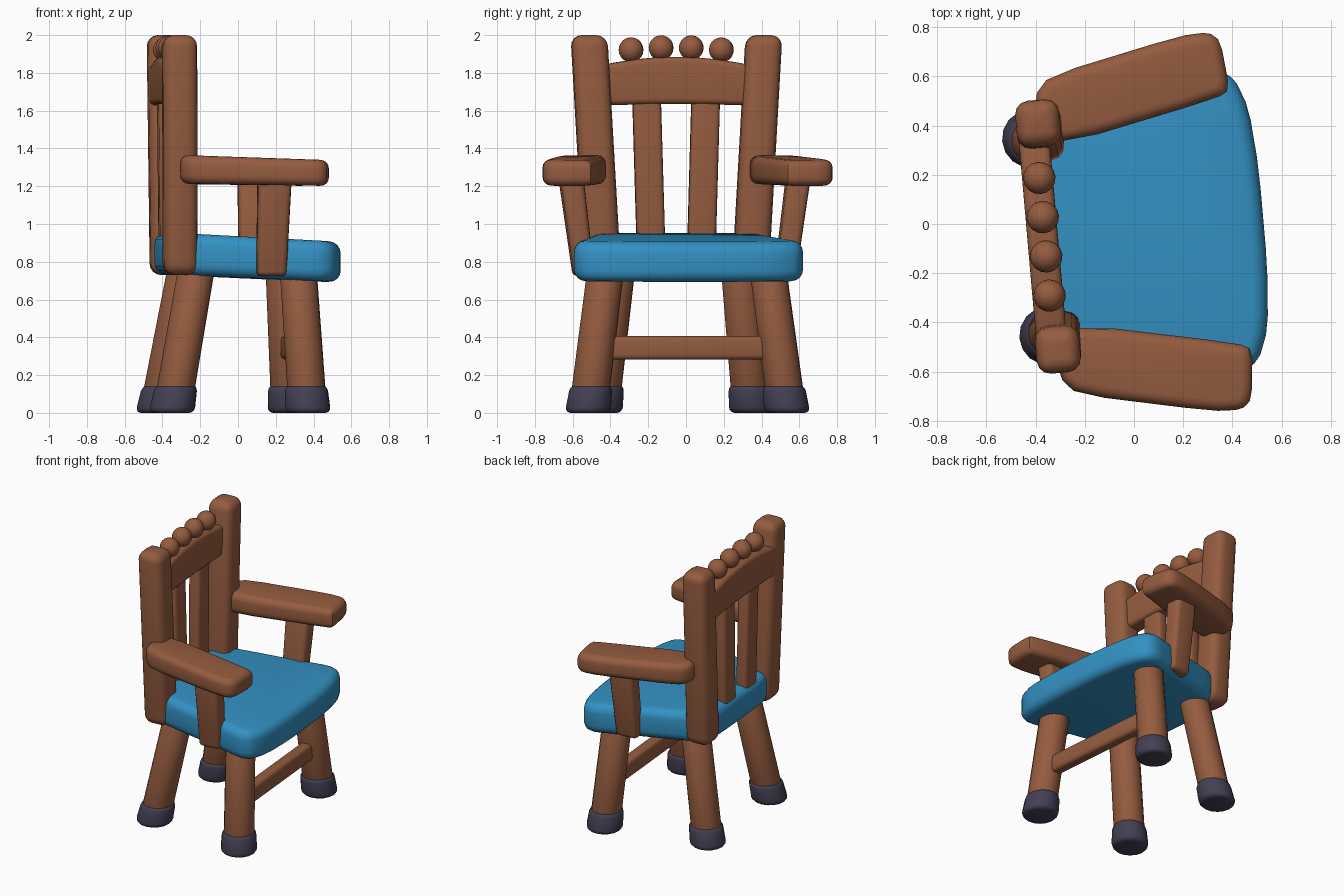
import bpy, bmesh, math
from mathutils import Matrix, Vector

if "Cube" in bpy.data.objects:
    bpy.data.objects.remove(bpy.data.objects["Cube"])


def material(name, color):
    m = bpy.data.materials.new(name)
    m.diffuse_color = (*color, 1)
    m.use_nodes = True
    m.node_tree.nodes["Principled BSDF"].inputs["Base Color"].default_value = m.diffuse_color
    return m


WOOD = material("brown_wood", (0.30, 0.107, 0.050))
BLUE = material("blue_seat", (0.033, 0.285, 0.55))
DARK = material("dark_foot", (0.056, 0.050, 0.087))

# The whole chair is modelled facing +x, symmetric in y, then turned a little
YAW = Matrix.Rotation(math.radians(5), 4, 'Z') @ Matrix.Translation((0, -0.02, 0))


def finish(name, bm, mat, mirror):
    bmesh.ops.recalc_face_normals(bm, faces=bm.faces)
    me = bpy.data.meshes.new(name)
    bm.to_mesh(me)
    bm.free()
    me.materials.append(mat)
    ob = bpy.data.objects.new(name, me)
    ob.matrix_world = YAW
    bpy.context.collection.objects.link(ob)
    if mirror:
        mod = ob.modifiers.new("mirror", 'MIRROR')
        mod.use_axis = (False, True, False)
        mod.use_mirror_merge = False
    return ob


def inset_outline(pts, d):
    """Move a counter-clockwise outline inward by d."""
    out = []
    for i, p in enumerate(pts):
        e0 = (p - pts[i - 1]).normalized()
        e1 = (pts[(i + 1) % len(pts)] - p).normalized()
        n = (Vector((-e0.y, e0.x)) + Vector((-e1.y, e1.x))).normalized()
        out.append(p + n * d)
    return out


def solid(name, mat, outline, length, r, place, mirror=False, steps=4):
    """Rounded-edge extrusion; place(a, b, f) maps outline and fraction to space."""
    arc = [k / steps * math.pi / 2 for k in range(steps + 1)]
    prof = [(r * (1 - math.sin(a)), r * (1 - math.cos(a))) for a in arc]
    prof += [(i, length - h) for i, h in reversed(prof)]
    bm = bmesh.new()
    rings = []
    for ins, h in prof:
        rings.append([bm.verts.new(place(p.x, p.y, h / length))
                      for p in inset_outline(outline, ins)])
    n = len(outline)
    for lo, hi in zip(rings, rings[1:]):
        for i in range(n):
            j = (i + 1) % n
            bm.faces.new((lo[i], lo[j], hi[j], hi[i]))
    bm.faces.new(rings[0][::-1])
    bm.faces.new(rings[-1])
    return finish(name, bm, mat, mirror)


def circle(r, n=16):
    return [Vector((r * math.cos(2 * math.pi * i / n), r * math.sin(2 * math.pi * i / n)))
            for i in range(n)]


def rounded_rect(w, d, r, steps=3):
    pts = []
    for q, (sx, sy) in enumerate([(1, 1), (-1, 1), (-1, -1), (1, -1)]):
        for k in range(steps + 1):
            a = (q + k / steps) * math.pi / 2
            pts.append(Vector((sx * (w / 2 - r) + r * math.cos(a),
                               sy * (d / 2 - r) + r * math.sin(a))))
    return pts


def soften(coords):
    """Cut the corners of an outline once."""
    pts = [Vector(c) for c in coords]
    out = []
    for i, p in enumerate(pts):
        q = pts[(i + 1) % len(pts)]
        out += [p.lerp(q, 0.2), p.lerp(q, 0.8)]
    return out


def upright(p0, p1, s0=1.0, s1=1.0):
    """Placement for parts running from point p0 up to p1 with taper."""
    p0, p1 = Vector(p0), Vector(p1)

    def place(a, b, f):
        s = s0 + (s1 - s0) * f
        return p0.lerp(p1, f) + Vector((a * s, b * s, 0))
    return place


def slab(bottom, top):
    """Placement for flat outlines between two heights that depend on x."""
    return lambda a, b, f: Vector((a, b, bottom(a) + (top(a) - bottom(a)) * f))


# Seat
half = [(0.525, 0.20), (0.505, 0.45), (0.455, 0.58), (0.37, 0.615), (0.13, 0.555),
        (-0.24, 0.48), (-0.36, 0.43), (-0.42, 0.32), (-0.425, 0.15)]
seat_outline = soften(half + [(x, -y) for x, y in reversed(half)])
solid("seat", BLUE, seat_outline, 0.21, 0.06,
      slab(lambda x: 0.715 - 0.045 * x, lambda x: 0.933 - 0.055 * x))

# Back posts
solid("back_post", WOOD, rounded_rect(0.18, 0.19, 0.055), 1.27, 0.06,
      upright((-0.343, 0.392, 0.73), (-0.353, 0.465, 2.0), 1.0, 1.0), True)

# Curved top rail
N = 8
ys = [-0.44 + 0.88 * i / N for i in range(N + 1)]
rail = [Vector((y, 1.625 + 0.01 * (1 - (y / 0.44) ** 2))) for y in ys]
rail += [Vector((y, 1.885 - 0.055 * (y / 0.44) ** 2)) for y in reversed(ys)]
solid("top_rail", WOOD, rail, 0.125, 0.03,
      lambda a, b, f: Vector((-0.437 + 0.125 * f, a, b)))

# Back slats
solid("back_slat", WOOD, rounded_rect(0.085, 0.15, 0.025), 0.9, 0.02,
      upright((-0.365, 0.132, 0.80), (-0.372, 0.158, 1.70)), True)

# Round knobs along the top rail
for label, y, z in (("inner_knob", 0.08, 1.933), ("outer_knob", 0.24, 1.922)):
    bm = bmesh.new()
    bmesh.ops.create_uvsphere(bm, u_segments=16, v_segments=10, radius=0.066,
                              matrix=Matrix.Translation((-0.367, y, z)))
    finish(label, bm, WOOD, True)

# Armrests and their supports
arm = soften([(0.38, 0.50), (0.435, 0.53), (0.415, 0.73), (0.37, 0.77), (0.25, 0.765),
              (-0.29, 0.65), (-0.36, 0.57), (-0.34, 0.43), (-0.24, 0.37)])
solid("armrest", WOOD, arm, 0.145, 0.045,
      slab(lambda x: 1.208 - 0.015 * x, lambda x: 1.353 - 0.035 * x), True)
solid("arm_support", WOOD, rounded_rect(0.165, 0.115, 0.03), 0.53, 0.025,
      upright((0.128, 0.535, 0.725), (0.14, 0.605, 1.255), 0.95, 1.08), True)

# Legs with dark feet
for label, foot, top in (("front", (0.324, 0.53), (0.28, 0.43)),
                         ("back", (-0.39, 0.405), (-0.25, 0.325))):
    base, head = Vector((*foot, 0.0)), Vector((*top, 0.77))
    solid(label + "_leg", WOOD, circle(0.1), 0.72, 0.01,
          upright(base.lerp(head, 0.06), head, 1.02, 0.98), True, 2)
    solid(label + "_foot", DARK, circle(0.122), 0.145, 0.03,
          upright(base, base.lerp(head, 0.19), 1.0, 0.92), True, 3)

# Front stretcher
solid("front_stretcher", WOOD, rounded_rect(0.085, 0.125, 0.025), 0.94, 0.01,
      lambda a, b, f: Vector((0.303 + a, -0.47 + 0.94 * f, 0.345 + b)))

# Smooth shading
bpy.ops.object.select_all(action='SELECT')
bpy.context.view_layer.objects.active = bpy.data.objects["seat"]
bpy.ops.object.shade_smooth_by_angle(angle=math.radians(40))
